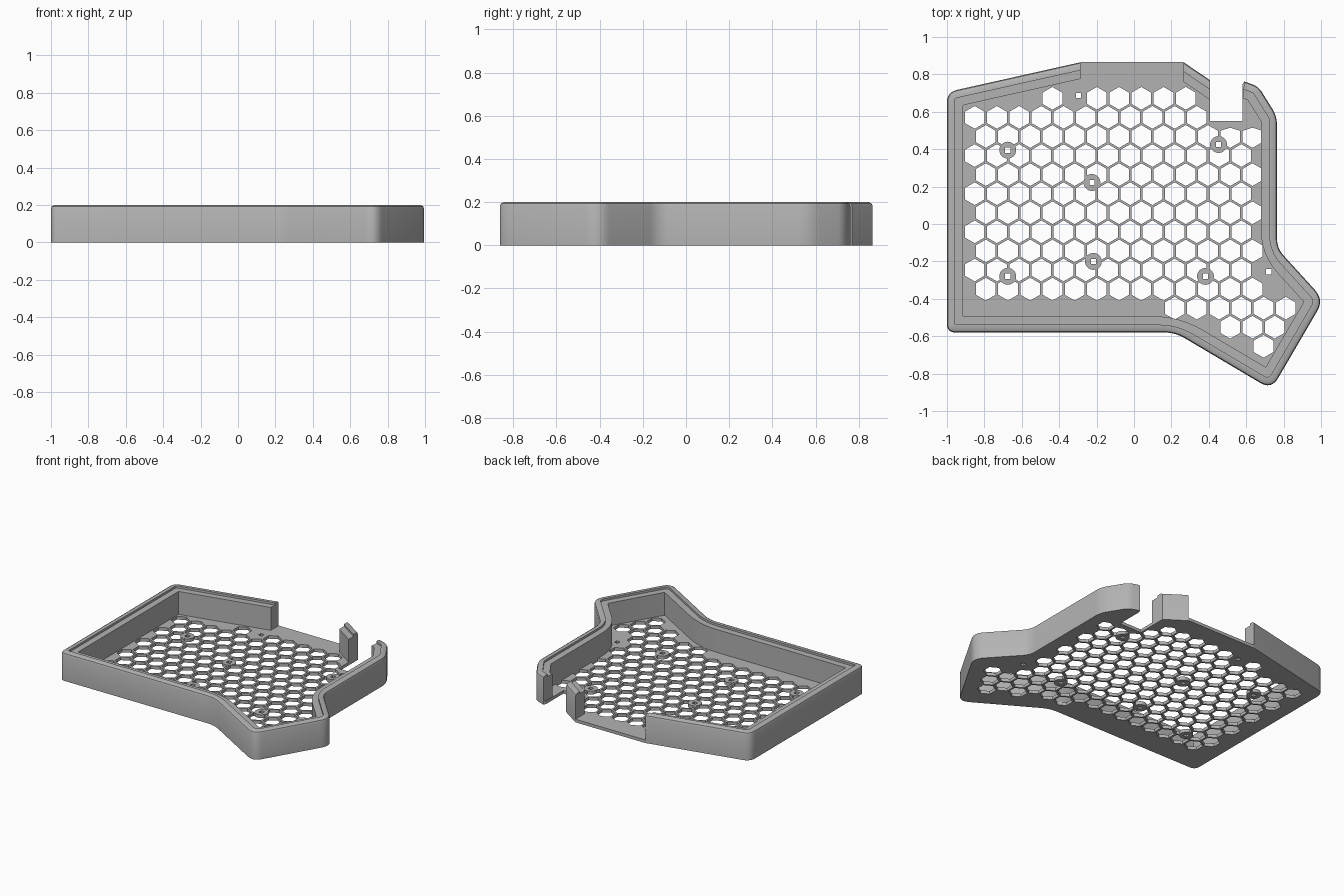
import bpy, bmesh, math
from mathutils import Vector
from mathutils.geometry import intersect_point_line

if "Cube" in bpy.data.objects:
    bpy.data.objects.remove(bpy.data.objects["Cube"], do_unlink=True)

grey = bpy.data.materials.new("plain grey")
grey.use_nodes = True
grey.diffuse_color = (0.45, 0.45, 0.45, 1)
grey.node_tree.nodes["Principled BSDF"].inputs["Base Color"].default_value = (0.45, 0.45, 0.45, 1)

FLOOR = 0.022
THICK = 0.087


def activate(ob):
    bpy.ops.object.select_all(action='DESELECT')
    ob.select_set(True)
    bpy.context.view_layer.objects.active = ob


def plate(name, loops, z0, z1):
    """Flat plate from an outline and hole loops."""
    cu = bpy.data.curves.new(name, 'CURVE')
    cu.dimensions, cu.fill_mode, cu.extrude = '2D', 'BOTH', (z1 - z0) / 2
    for pts in loops:
        sp = cu.splines.new('POLY')
        sp.points.add(len(pts) - 1)
        for p, q in zip(sp.points, pts):
            p.co = (q[0], q[1], 0, 1)
        sp.use_cyclic_u = True
    ob = bpy.data.objects.new(name, cu)
    bpy.context.collection.objects.link(ob)
    activate(ob)
    bpy.ops.object.convert(target='MESH')
    ob = bpy.context.view_layer.objects.active
    ob.name = name
    bm = bmesh.new()
    bm.from_mesh(ob.data)
    bmesh.ops.remove_doubles(bm, verts=bm.verts, dist=1e-5)
    bmesh.ops.translate(bm, verts=bm.verts, vec=(0, 0, (z0 + z1) / 2))
    bmesh.ops.recalc_face_normals(bm, faces=bm.faces)
    bm.to_mesh(ob.data)
    bm.free()
    for f in ob.data.polygons:
        f.use_smooth = False
    ob.data.materials.clear()
    ob.data.materials.append(grey)
    return ob


def ring(x, y, r, n, turn=0.0):
    return [(x + r * math.cos(turn + math.tau * i / n),
             y + r * math.sin(turn + math.tau * i / n)) for i in range(n)]


def offset_path(corners, d, cuts):
    """Shift an open path inward by d, then round its corners."""
    pts = [Vector(c[:2]) for c in corners]
    dirs = [(b - a).normalized() for a, b in zip(pts, pts[1:])]
    norms = [Vector((-v.y, v.x)) for v in dirs]
    moved = []
    for i, p in enumerate(pts):
        if i in (0, len(pts) - 1):
            cut = Vector(cuts[0 if i == 0 else 1])
            n = norms[0 if i == 0 else -1]
            moved.append(p + cut * d / cut.dot(n))
        else:
            m = norms[i - 1] + norms[i]
            moved.append(p + m * d / m.dot(norms[i]))
    out = [moved[0]]
    for i in range(1, len(pts) - 1):
        convex = dirs[i - 1].cross(dirs[i]) > 0
        t = max(corners[i][2] + (-d if convex else d), 0.003)
        c = moved[i]
        a, b = c - dirs[i - 1] * t, c + dirs[i] * t
        for k in range(7):
            s = k / 6
            out.append(a * (1 - s) ** 2 + c * 2 * s * (1 - s) + b * s * s)
    return out + [moved[-1]]


# Wall section: rounded outer lip, flat rim, small inner ledge
PROFILE = [(0, 0), (0, 0.18), (0.005, 0.193), (0.018, 0.2), (0.042, 0.2),
           (0.042, 0.185), (THICK, 0.185), (THICK, 0)]


def wall(name, corners, cuts):
    bm = bmesh.new()
    rows = [[bm.verts.new((p.x, p.y, z)) for p in offset_path(corners, d, cuts)]
            for d, z in PROFILE]
    for a, b in zip(rows, rows[1:] + rows[:1]):
        for i in range(len(a) - 1):
            bm.faces.new((a[i], a[i + 1], b[i + 1], b[i]))
    for end in (0, -1):
        bm.faces.new([r[end] for r in rows])
    bmesh.ops.recalc_face_normals(bm, faces=bm.faces)
    me = bpy.data.meshes.new(name)
    bm.to_mesh(me)
    bm.free()
    me.materials.append(grey)
    ob = bpy.data.objects.new(name, me)
    bpy.context.collection.objects.link(ob)
    activate(ob)
    bpy.ops.object.shade_smooth_by_angle(angle=math.radians(35))
    return ob


# Walls: corner x, y and rounding length
main_path = [(-0.285, 0.865, 0), (-1, 0.705, 0.055), (-1, -0.58, 0.045),
             (0.22, -0.58, 0.06), (0.735, -0.885, 0.07), (1.015, -0.405, 0.07),
             (0.765, -0.13, 0.05), (0.765, 0.575, 0.05), (0.665, 0.735, 0.035),
             (0.59, 0.762, 0)]
main_cuts = [(0, -1), (-0.1, -1)]
wall("main_wall", main_path, main_cuts)
wall("back_post", [(0.405, 0.77, 0), (0.265, 0.865, 0)], [(0, -1), (0, -1)])

# Floor outline with the cable notch at the back
notch = [(0.58, 0.745), (0.58, 0.55), (0.405, 0.55), (0.405, 0.77), (0.265, 0.865)]
outline = [tuple(p) for p in offset_path(main_path, 0, main_cuts)] + notch
inner = [tuple(p) for p in offset_path(main_path, THICK - 0.005, main_cuts)][:-8]
inner += [(0.69, 0.54), (0.4, 0.54), (0.4, 0.68), (0.265, 0.765)]


def inside(p, poly):
    hit = False
    for (x1, y1), (x2, y2) in zip(poly, poly[1:] + poly[:1]):
        if (y1 > p[1]) != (y2 > p[1]) and p[0] < x1 + (p[1] - y1) * (x2 - x1) / (y2 - y1):
            hit = not hit
    return hit


# Honeycomb openings, leaving solid pads round two small holes
pads = [(-0.297, 0.687, 0.06), (0.72, -0.255, 0.115)]
hexes = []
for row in range(14):
    y = 0.672 - 0.102 * row
    for col in range(-5, 13):
        x = -0.436 + 0.1188 * (col + 0.5 * (row % 2))
        if any(math.hypot(x - px, y - py) < r for px, py, r in pads):
            continue
        if all(inside(p, inner) for p in ring(x, y, 0.055, 6, math.pi / 6)):
            cell = ring(x, y, 0.0608, 6, math.pi / 6)
            hexes.append([(px, min(py, 0.515) if x > 0.45 else py) for px, py in cell])
floor = plate("honeycomb_floor", [outline] + hexes, 0, FLOOR)

# Square screw holes cut through the floor
bosses = [(-0.675, 0.395), (-0.225, 0.222), (0.452, 0.425),
          (-0.675, -0.28), (-0.217, -0.2), (0.382, -0.28)]
holes = [ring(x, y, 0.02, 4, math.pi / 4) for x, y in bosses + [p[:2] for p in pads]]
cutter = plate("hole_cutter", holes, -0.1, 0.1)
mod = floor.modifiers.new("holes", 'BOOLEAN')
mod.operation, mod.solver, mod.object = 'DIFFERENCE', 'EXACT', cutter
activate(floor)
bpy.ops.object.modifier_apply(modifier=mod.name)
bpy.data.objects.remove(cutter, do_unlink=True)

# Round screw bosses
for i, (x, y) in enumerate(bosses):
    plate(f"screw_boss_{i + 1}", [ring(x, y, 0.045, 32), holes[i]], 0, FLOOR + 0.002)
